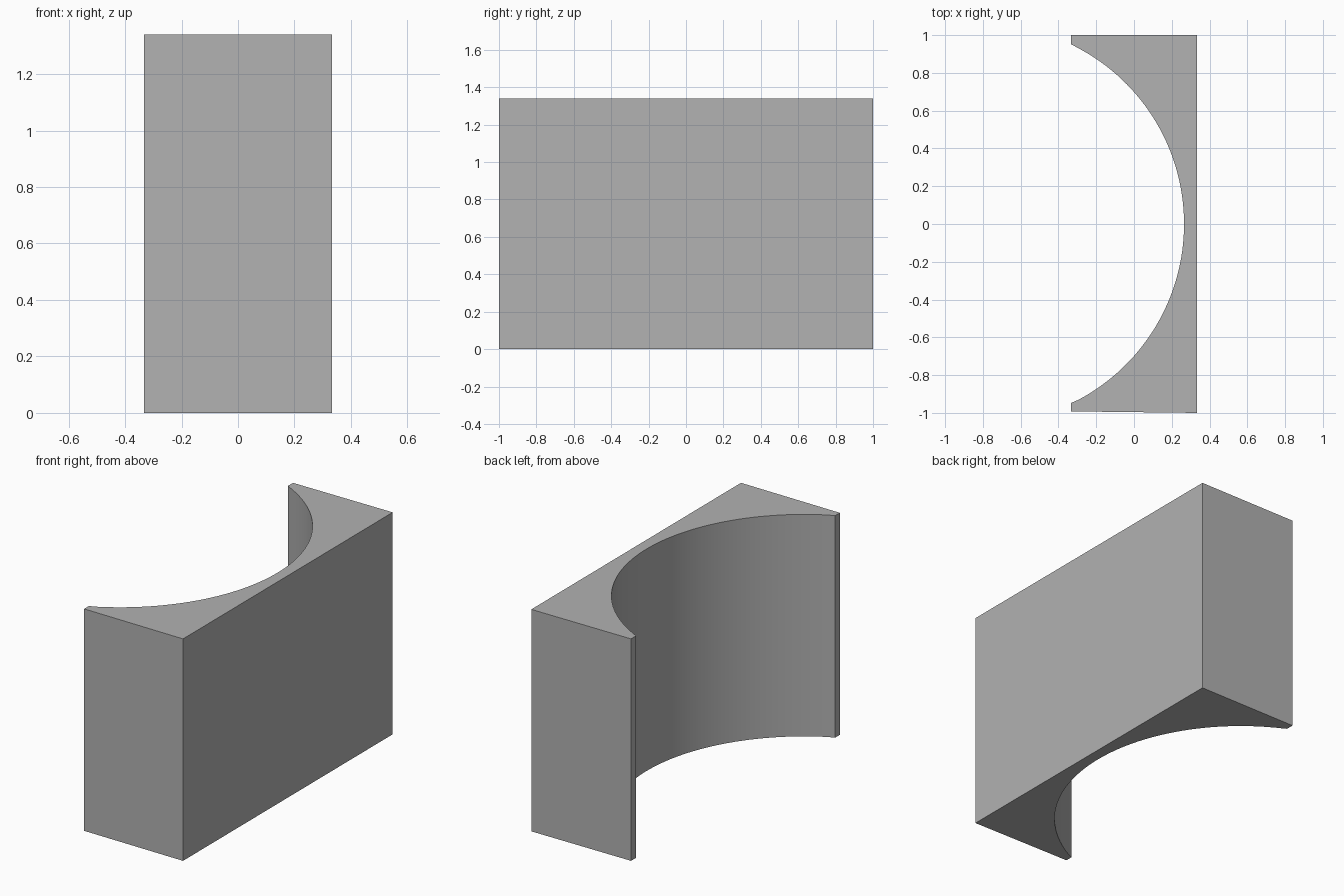
import bpy, bmesh, math

cube = bpy.data.objects.get("Cube")
if cube:
    bpy.data.objects.remove(cube, do_unlink=True)

HALF_X, HEIGHT = 0.333, 1.34
RADIUS, CENTRE_X = 1.054, -0.789
SEGMENTS = 64

# Plain grey finish
grey = bpy.data.materials.new("plain_grey")
grey.use_nodes = True
colour = (0.445, 0.445, 0.445, 1)
grey.diffuse_color = colour
grey.node_tree.nodes["Principled BSDF"].inputs["Base Color"].default_value = colour

# Plan outline: straight outer walls and a concave arc on the -x side
end_low = -math.asin(0.947 / RADIUS)
end_high = math.asin(0.952 / RADIUS)
outline = [(-HALF_X, -0.992), (HALF_X, -1), (HALF_X, 1), (-HALF_X, 1)]
for i in range(SEGMENTS + 1):
    a = end_high + (end_low - end_high) * i / SEGMENTS
    x = CENTRE_X + RADIUS * math.cos(a)
    if i in (0, SEGMENTS):
        x = -HALF_X
    outline.append((x, RADIUS * math.sin(a)))

# Extrude the outline upward into a solid block
bm = bmesh.new()
base = bm.faces.new([bm.verts.new((x, y, 0)) for x, y in outline])
top = bmesh.ops.extrude_face_region(bm, geom=[base], use_keep_orig=True)
bmesh.ops.translate(bm, vec=(0, 0, HEIGHT),
                    verts=[g for g in top["geom"] if isinstance(g, bmesh.types.BMVert)])
bmesh.ops.recalc_face_normals(bm, faces=bm.faces)
mesh = bpy.data.meshes.new("curved_block")
bm.to_mesh(mesh)
bm.free()
mesh.materials.append(grey)

block = bpy.data.objects.new("curved_block", mesh)
bpy.context.collection.objects.link(block)

# Smooth the hollow, keep the corners crisp
bpy.ops.object.select_all(action="DESELECT")
block.select_set(True)
bpy.context.view_layer.objects.active = block
bpy.ops.object.shade_smooth_by_angle(angle=math.radians(20))
